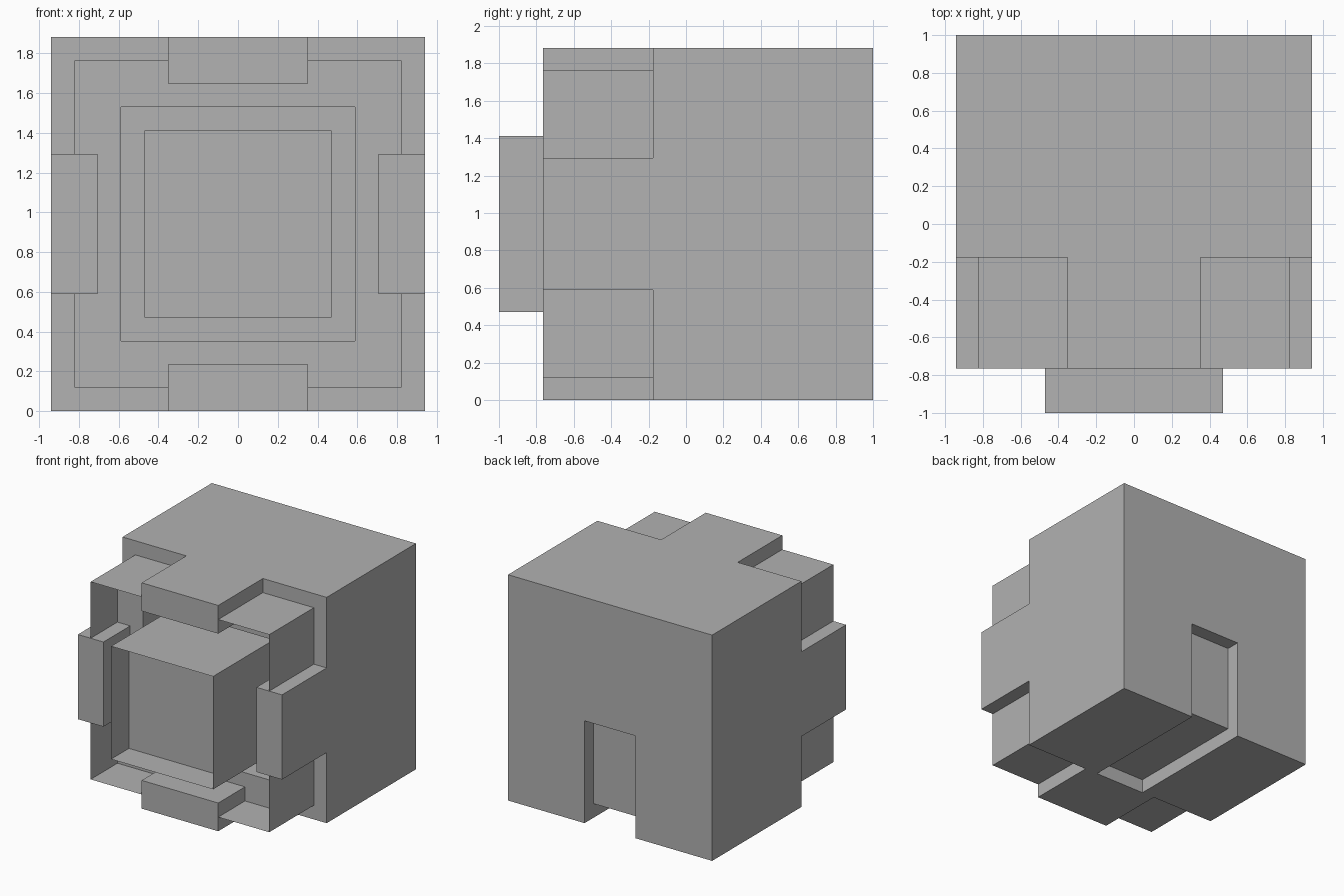
import bpy, bmesh

if "Cube" in bpy.data.objects:
    bpy.data.objects.remove(bpy.data.objects["Cube"])

U = 2 / 17  # the model sits on a grid of 17 cells front to back

grey = bpy.data.materials.new("plain_grey")
grey.diffuse_color = (0.445, 0.445, 0.445, 1)
grey.use_nodes = True
grey.node_tree.nodes["Principled BSDF"].inputs["Base Color"].default_value = grey.diffuse_color


def P(x, y, z):
    """Grid cells (y counted from the front) to scene units."""
    return (x * U, y * U - 1, z * U)


def finish(name, bm, recalc=True):
    if recalc:
        bmesh.ops.recalc_face_normals(bm, faces=bm.faces)
    mesh = bpy.data.meshes.new(name)
    bm.to_mesh(mesh)
    bm.free()
    mesh.materials.append(grey)
    ob = bpy.data.objects.new(name, mesh)
    bpy.context.collection.objects.link(ob)
    return ob


def prism(name, profile, x0, x1):
    """Extrude a (y, z) profile along x."""
    bm = bmesh.new()
    face = bm.faces.new([bm.verts.new(P(x0, y, z)) for y, z in profile])
    out = bmesh.ops.extrude_face_region(bm, geom=[face])
    verts = [v for v in out["geom"] if isinstance(v, bmesh.types.BMVert)]
    bmesh.ops.translate(bm, verts=verts, vec=((x1 - x0) * U, 0, 0))
    return finish(name, bm)


def box(name, x0, x1, y0, y1, z0, z1):
    return prism(name, [(y0, z0), (y1, z0), (y1, z1), (y0, z1)], x0, x1)


def sleeve(name, rings, cap_y=None):
    """Thin square sleeve around the front axis through (half_width, y) rings."""
    bm = bmesh.new()
    corners = [(-1, -1), (1, -1), (1, 1), (-1, 1)]
    loops = [[bm.verts.new(P(a * h, y, 8 + b * h)) for a, b in corners]
             for h, y in rings]
    for p, q in zip(loops, loops[1:]):
        for i in range(4):
            j = (i + 1) % 4
            bm.faces.new((p[i], p[j], q[j], q[i]))
        if cap_y is not None and q[0].co.y == P(0, cap_y, 0)[1]:
            pass
    if cap_y is not None:
        h = rings[0][0]
        bm.faces.new([bm.verts.new(P(a * h, cap_y, 8 + b * h)) for a, b in corners])
    return finish(name, bm, recalc=False)


# Main body, with a channel cut up the back and along the underside
body = box("body", -8, 8, 7, 17, 0, 16)
cutter = prism("channel_cutter", [(6, -1), (18, -1), (18, 7.25), (16, 7.25), (16, 1), (6, 1)], -2, 2)
cutter.hide_render = True
cutter.hide_viewport = True
mod = body.modifiers.new("channel", "BOOLEAN")
mod.operation = "DIFFERENCE"
mod.solver = "EXACT"
mod.object = cutter
bpy.context.view_layer.objects.active = body
bpy.ops.object.modifier_apply(modifier=mod.name)
bpy.data.objects.remove(cutter)

# Open front collar with thin walls, and the recess inside it
sleeve("collar_wall", [(7, 7), (7, 2)])
sleeve("collar_recess", [(7, 5), (5, 5), (5, 7)])

# Square nozzle with an open, recessed end
sleeve("nozzle", [(4, 7), (4, 0)], cap_y=2)

# Four clamps gripping the collar
box("top_clamp", -3, 3, 2, 7, 14, 16)
box("bottom_clamp", -3, 3, 2, 7, 0, 2)
box("left_clamp", -8, -6, 2, 7, 5, 11)
box("right_clamp", 6, 8, 2, 7, 5, 11)
